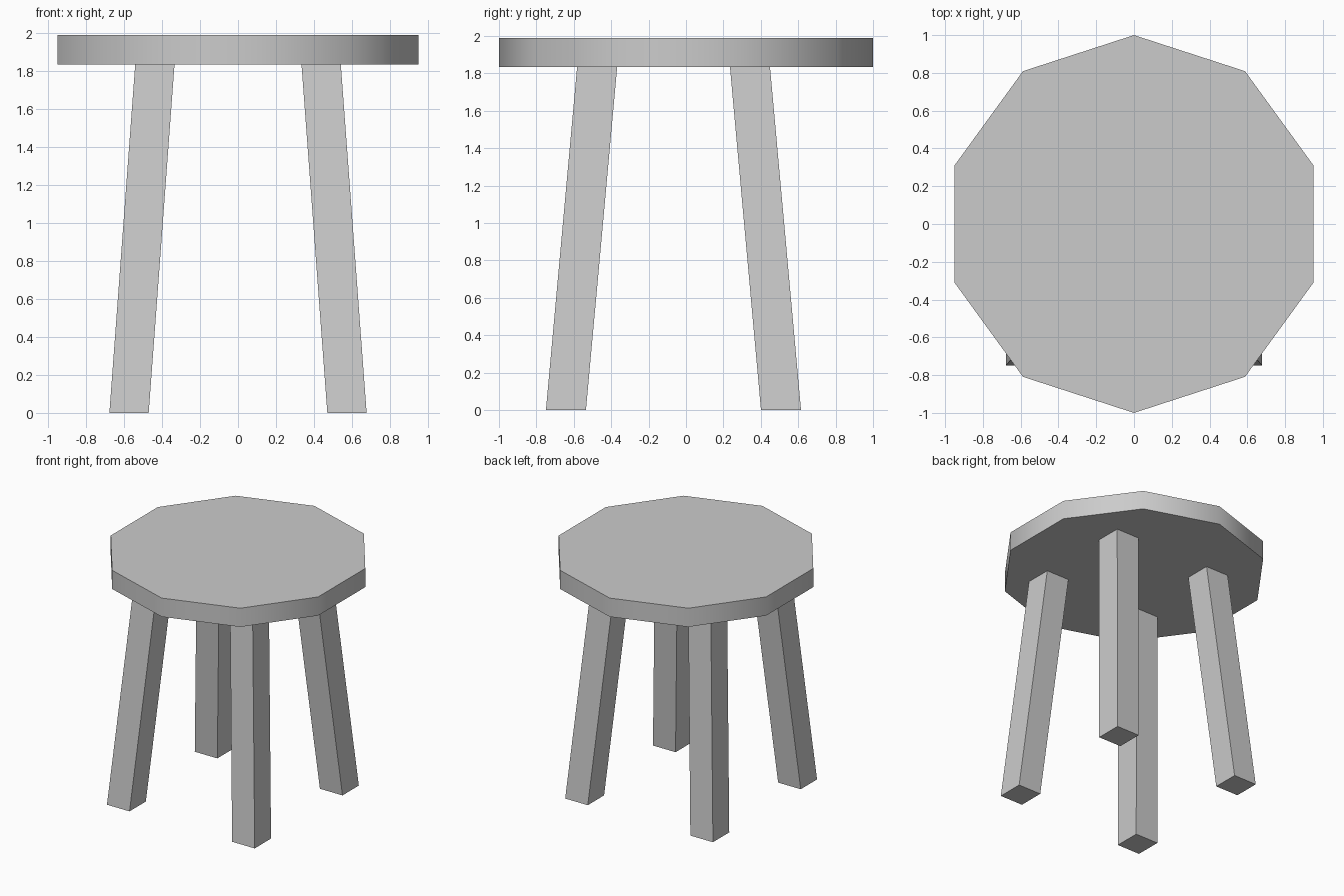
import bpy, bmesh, math
from mathutils import Vector

if "Cube" in bpy.data.objects:
    bpy.data.objects.remove(bpy.data.objects["Cube"])

SEAT_BOTTOM, SEAT_TOP = 1.835, 1.99

# Ten-sided seat with smooth rim and sharp top and bottom edges
bpy.ops.mesh.primitive_cylinder_add(vertices=10, radius=1.0, depth=SEAT_TOP - SEAT_BOTTOM,
                                    location=(0, 0, (SEAT_TOP + SEAT_BOTTOM) / 2))
seat = bpy.context.object
seat.name = "seat"
bpy.ops.object.shade_smooth_by_angle(angle=math.radians(45))


def splayed_leg(name, foot, top, size=(0.207, 0.214)):
    """Rectangular leg sheared from foot centre to top centre, with level ends."""
    bm = bmesh.new()
    bmesh.ops.create_cube(bm, size=1.0)
    for v in bm.verts:
        centre, z = (top, SEAT_BOTTOM) if v.co.z > 0 else (foot, 0.0)
        v.co = Vector((centre[0] + v.co.x * size[0], centre[1] + v.co.y * size[1], z))
    bmesh.ops.recalc_face_normals(bm, faces=bm.faces)
    mesh = bpy.data.meshes.new(name)
    bm.to_mesh(mesh)
    bm.free()
    leg = bpy.data.objects.new(name, mesh)
    bpy.context.collection.objects.link(leg)


# Two front and two back legs, mirrored left and right
for side, sx in (("left", -1), ("right", 1)):
    splayed_leg(f"front_{side}_leg", (sx * 0.574, -0.642), (sx * 0.438, -0.475))
    splayed_leg(f"back_{side}_leg", (sx * 0.574, 0.508), (sx * 0.438, 0.342))
